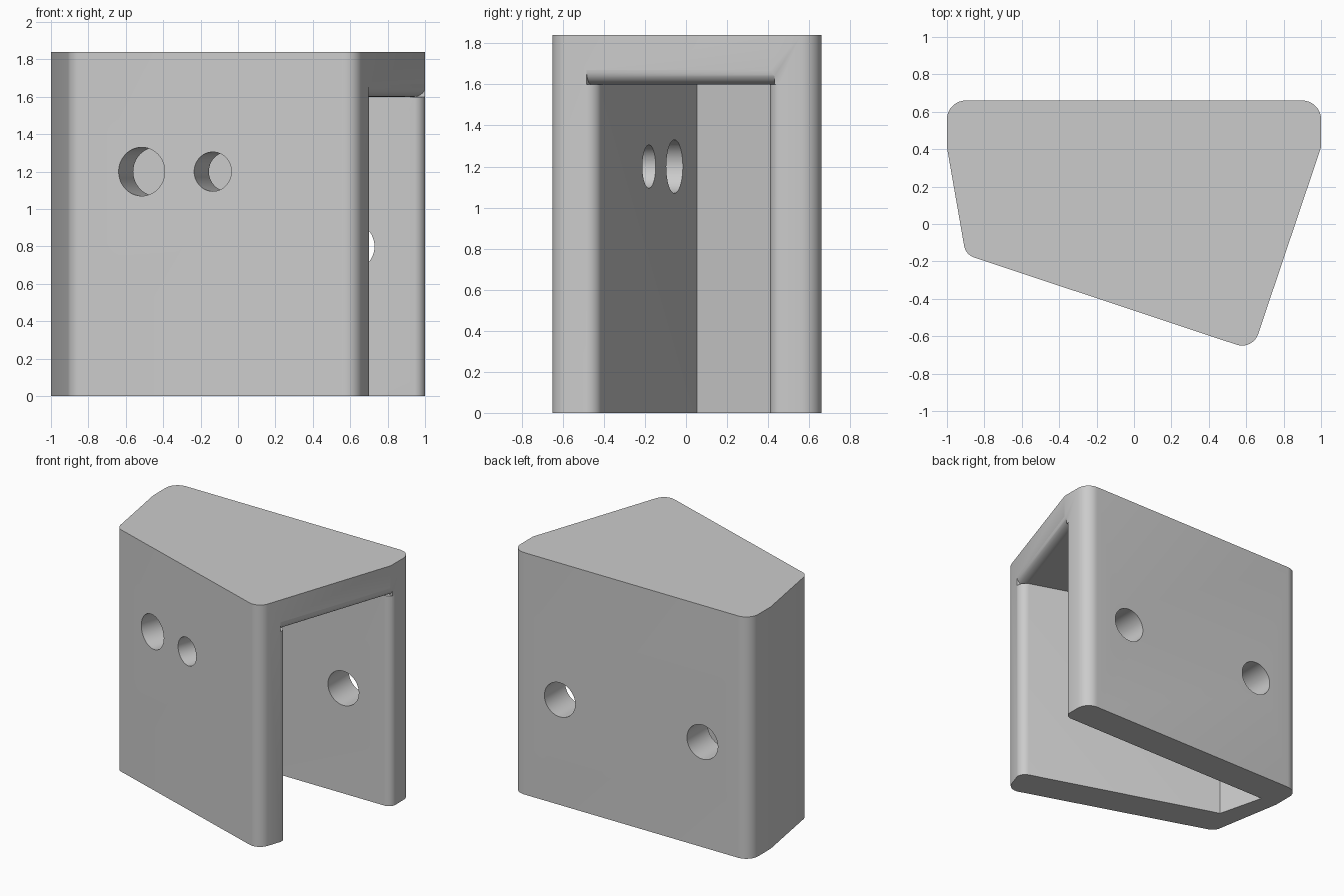
import bpy
import bmesh
import math
from mathutils import Vector

if "Cube" in bpy.data.objects:
    bpy.data.objects.remove(bpy.data.objects["Cube"])

HEIGHT, CEILING, ROUND = 1.84, 1.6, 0.07


def rounded(points, steps=10):
    """Outline from (x, y, radius) corners, each filleted by its radius."""
    out = []
    for i, (x, y, r) in enumerate(points):
        p = Vector((x, y))
        if r == 0:
            out.append(p)
            continue
        a = (Vector(points[i - 1][:2]) - p).normalized()
        b = (Vector(points[(i + 1) % len(points)][:2]) - p).normalized()
        half = a.angle(b) / 2
        centre = p + (a + b).normalized() * r / math.sin(half)
        start = p + a * r / math.tan(half) - centre
        end = p + b * r / math.tan(half) - centre
        sweep = math.pi - 2 * half
        for k in range(steps + 1):
            t = k / steps
            out.append(centre + (start * math.sin((1 - t) * sweep)
                                 + end * math.sin(t * sweep)) / math.sin(sweep))
    return out


def prism(name, ring, direction):
    """Solid swept from a ring of 3D points along a vector."""
    bm = bmesh.new()
    face = bm.faces.new([bm.verts.new(p) for p in ring])
    grown = bmesh.ops.extrude_face_region(bm, geom=[face], use_keep_orig=True)
    moved = [v for v in grown["geom"] if isinstance(v, bmesh.types.BMVert)]
    bmesh.ops.translate(bm, verts=moved, vec=direction)
    bmesh.ops.recalc_face_normals(bm, faces=bm.faces)
    mesh = bpy.data.meshes.new(name)
    bm.to_mesh(mesh)
    bm.free()
    obj = bpy.data.objects.new(name, mesh)
    bpy.context.collection.objects.link(obj)
    return obj


def upright(name, outline, z0, z1):
    return prism(name, [(p.x, p.y, z0) for p in outline], Vector((0, 0, z1 - z0)))


def drill(name, centre, axis, radius):
    """Round cutter centred on a wall, running along a level axis."""
    side = Vector((-axis.y, axis.x, 0))
    ring = []
    for k in range(48):
        a = math.tau * k / 48
        ring.append(centre - axis * 0.2
                    + (side * math.cos(a) + Vector((0, 0, 1)) * math.sin(a)) * radius)
    return prism(name, ring, axis * 0.4)


# Outer block with rounded upright corners
back_kink = Vector((1, 0.41, 0))
front_corner = Vector((0.635, -0.674, 0))
left_corner = Vector((-0.9, -0.164, 0))
body = upright("bracket_body", rounded([
    (-1, 0.66, 0.1), (-1, 0.41, 0), (left_corner.x, left_corner.y, 0.08),
    (front_corner.x, front_corner.y, 0.09), (1, 0.41, 0), (1, 0.66, 0.1)]), 0, HEIGHT)

# Cavity open below and to the side, with a flared mouth
along = (back_kink - front_corner).normalized()
outward = Vector((along.y, -along.x, 0))
lip = front_corner + along * 0.255 + outward * 0.002
below = lip - along * 0.2
cutters = [upright("cavity_cutter", rounded([
    (-0.86, 0.41, 0), (-0.77, 0.053, 0), (lip.x, lip.y, ROUND), (below.x, below.y, 0),
    (1.5, below.y, 0), (1.5, 0.6, 0), (1.002, 0.6, 0), (1.002, 0.41, 0.06)]),
    -0.1, CEILING)]

# Rounded lower edge of the top slab over the mouth
section = [(0.05, CEILING - 0.001), (-ROUND, CEILING - 0.001)]
for k in range(11):
    a = math.pi / 2 * k / 10
    section.append((ROUND * (math.sin(a) - 1), CEILING + ROUND * (1 - math.cos(a))))
section.append((0.05, CEILING + ROUND))
start = front_corner + along * 0.2
cutters.append(prism("lintel_cutter",
                     [start + outward * n + Vector((0, 0, z)) for n, z in section],
                     back_kink + along * 0.02 - start))

# Two holes through the slanted front wall
slant = (front_corner - left_corner).normalized()
inward = Vector((-slant.y, slant.x, 0))
for x, radius in ((-0.515, 0.13), (-0.135, 0.105)):
    on_face = left_corner + slant * (x - left_corner.x) / slant.x
    cutters.append(drill("front_hole_cutter", on_face + inward * 0.12
                         + Vector((0, 0, 1.2)), inward, radius))

# Matching pair of holes through the back wall
for x in (-0.6, 0.6):
    cutters.append(drill("back_hole_cutter", Vector((x, 0.535, 0.8)),
                         Vector((0, 1, 0)), 0.13))

bpy.context.view_layer.objects.active = body
body.select_set(True)
for cutter in cutters:
    mod = body.modifiers.new("cut", "BOOLEAN")
    mod.operation = "DIFFERENCE"
    mod.solver = "EXACT"
    mod.object = cutter
    bpy.ops.object.modifier_apply(modifier=mod.name)
    bpy.data.objects.remove(cutter)

# Single plain grey
grey = bpy.data.materials.new("light_grey")
grey.use_nodes = True
colour = (0.6, 0.6, 0.6, 1)
grey.diffuse_color = colour
grey.node_tree.nodes["Principled BSDF"].inputs["Base Color"].default_value = colour
body.data.materials.clear()
body.data.materials.append(grey)
bpy.ops.object.shade_smooth_by_angle(angle=math.radians(30))
